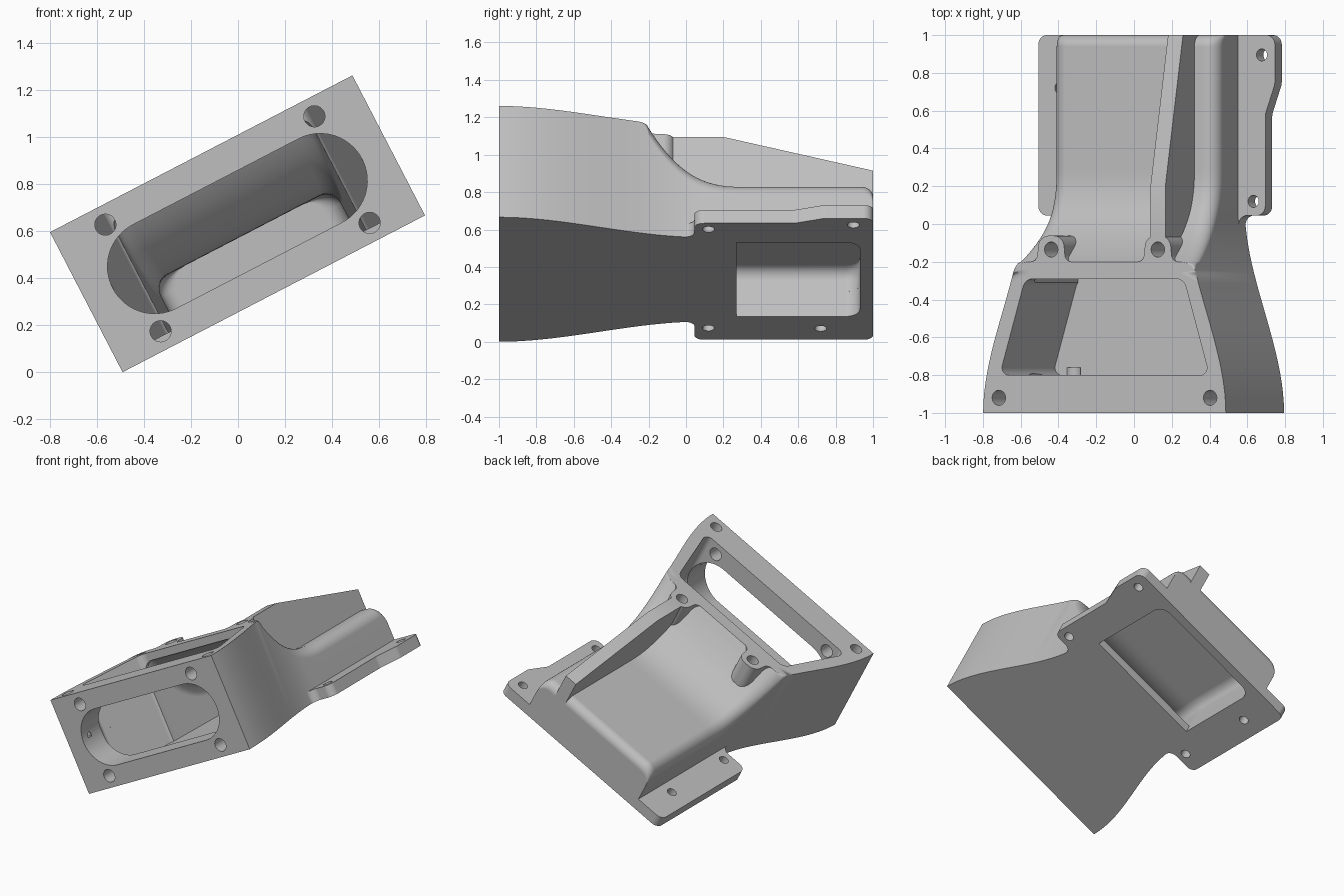
import bpy, bmesh, math
from mathutils import Matrix, Vector

if "Cube" in bpy.data.objects:
    bpy.data.objects.remove(bpy.data.objects["Cube"])

TOP, DUCT, FLOOR = 0.67, 0.335, 0.06


def finish(name, bm):
    bmesh.ops.remove_doubles(bm, verts=bm.verts, dist=0.0002)
    bmesh.ops.recalc_face_normals(bm, faces=bm.faces)
    mesh = bpy.data.meshes.new(name)
    bm.to_mesh(mesh)
    bm.free()
    obj = bpy.data.objects.new(name, mesh)
    bpy.context.collection.objects.link(obj)
    return obj


def skin(name, rings):
    """Closed solid through a list of equal-length rings."""
    bm = bmesh.new()
    loops = [[bm.verts.new(p) for p in ring] for ring in rings]
    n = len(loops[0])
    for a, b in zip(loops, loops[1:]):
        for i in range(n):
            j = (i + 1) % n
            bm.faces.new((a[i], a[j], b[j], b[i]))
    bm.faces.new(loops[0])
    bm.faces.new(loops[-1])
    return finish(name, bm)


def prism(name, pts, axis, lo, hi):
    place = {"x": lambda a, b, c: (c, a, b),
             "y": lambda a, b, c: (a, c, b),
             "z": lambda a, b, c: (a, b, c)}[axis]
    return skin(name, [[place(a, b, c) for a, b in pts] for c in (lo, hi)])


def rounded(corners, steps=8):
    """Polygon of (a, b, radius) corners, each turned into an arc."""
    out = []
    for i, (a, b, r) in enumerate(corners):
        p = Vector((a, b))
        if r == 0:
            out.append(p)
            continue
        d1 = (Vector(corners[i - 1][:2]) - p).normalized()
        d2 = (Vector(corners[(i + 1) % len(corners)][:2]) - p).normalized()
        half = d1.angle(d2) / 2
        mid = p + (d1 + d2).normalized() * r / math.sin(half)
        t = r / math.tan(half)
        s, e = p + d1 * t - mid, p + d2 * t - mid
        out += [mid + s.lerp(e, k / steps).normalized() * r for k in range(steps + 1)]
    return out


def circle(a, b, r, n=28):
    return [(a + r * math.cos(2 * math.pi * k / n), b + r * math.sin(2 * math.pi * k / n))
            for k in range(n)]


def section(y, half, low, high, r, n=8):
    """Box section with rounded upper corners."""
    arc = [(math.cos(k * math.pi / 2 / n), math.sin(k * math.pi / 2 / n)) for k in range(n + 1)]
    right = [(half - r + r * c, y, high - r + r * s) for c, s in arc]
    left = [(-x, y, z) for x, y, z in reversed(right)]
    return [(-half, y, low), (half, y, low)] + right + left


def combine(base, tool, mode):
    mod = base.modifiers.new("join", "BOOLEAN")
    mod.operation, mod.solver, mod.object = mode, "EXACT", tool
    bpy.context.view_layer.objects.active = base
    bpy.ops.object.modifier_apply(modifier=mod.name)
    bpy.data.objects.remove(tool)


def width(y):
    s = min(1, (y + 1) / 1.08)
    return 0.7235 - 0.2335 * s * s * (3 - 2 * s)


def height(y):
    s = min(1, max(0, (0.3 - y) / 0.5))
    return DUCT + (TOP - DUCT) * s ** 2.5


def edge_radius(y):
    t = min(1, max(0, (y + 0.26) / 0.06))
    return 0.08 * (1 - math.sqrt(1 - t * t))


# Flared body that drops into the low rear duct
stations = [-1 + 0.74 * k / 14 for k in range(15)] + [-0.24, -0.22, -0.208, -0.2]
stations += [-0.2 + 0.5 * k / 16 for k in range(1, 17)]
rings = [section(y, width(y), 0, height(y), edge_radius(y)) for y in stations]
for k in range(8):
    a = k * math.pi / 14
    rings.append(section(0.94 + 0.06 * math.sin(a), 0.49, 0,
                         DUCT - 0.06 + 0.06 * math.cos(a), 0.08))
body = skin("duct_housing", rings)

# Mounting flange with blended front shoulders
flange = rounded([(-0.4, -0.05, 0), (-0.494, -0.05, 0), (-0.494, 0.045, 0.05),
                  (-0.70, 0.045, 0.05), (-0.70, 1, 0.05),
                  (0.71, 1, 0.05), (0.71, 0.74, 0.08), (0.653, 0.58, 0.08),
                  (0.653, 0.045, 0.05), (0.494, 0.045, 0.05), (0.494, -0.05, 0),
                  (0.4, -0.05, 0)])
combine(body, prism("flange", flange, "z", 0, 0.08), "UNION")

# Screw bosses behind the rim
for side in (-1, 1):
    c = side * 0.318
    tab = rounded([(c - 0.13, -0.3, 0), (c - 0.13, -0.2, 0), (c - 0.085, -0.2, 0.04),
                   (c - 0.072, -0.062, 0.062), (c + 0.072, -0.062, 0.062),
                   (c + 0.085, -0.2, 0.04), (c + 0.13, -0.2, 0), (c + 0.13, -0.3, 0)])
    combine(body, prism("boss", tab, "z", 0.25, TOP), "UNION")

# Sloped rib along the duct
rib = [(-0.13, 0.2), (1, 0.2), (1, 0.467), (0.2, TOP), (-0.13, TOP)]
combine(body, prism("rib", rib, "x", 0.274, 0.363), "UNION")

# Open chamber, inner duct, bottom outlet and front slot
chamber = rounded([(-0.625, -0.8, 0.04), (0.625, -0.8, 0.04),
                   (0.473, -0.29, 0.06), (-0.473, -0.29, 0.06)])
inner = []
for k in range(24):
    y = -0.36 + 0.66 * k / 23
    half = 0.43 + 0.043 * min(1, max(0, (0.27 - y) / 0.56))
    inner.append(section(y, half, FLOOR, height(y + 0.07) - 0.055, 0.07))
for k in range(9):
    a = k * math.pi / 16
    inner.append(section(0.85 + 0.08 * math.sin(a), 0.35 + 0.08 * math.cos(a),
                         FLOOR, DUCT - 0.055, 0.07))
outlet = rounded([(-0.43, 0.27, 0), (0.43, 0.27, 0), (0.43, 0.93, 0.08), (-0.43, 0.93, 0.08)])
slot = rounded([(-0.596, 0.136, 0.199), (0.596, 0.136, 0.199),
                (0.596, 0.536, 0.199), (-0.596, 0.536, 0.199)], 14)
cutters = [prism("chamber", chamber, "z", FLOOR, 0.9),
           skin("inner_duct", inner),
           prism("outlet", outlet, "z", -0.1, 0.15),
           prism("slot", slot, "y", -1.1, -0.7)]

# Screw holes
for x in (-0.5, 0.5):
    for z in (0.08, 0.59):
        cutters.append(prism("front_hole", circle(x, z, 0.045), "y", -1.1, -0.76))
for side in (-1, 1):
    cutters.append(prism("rim_hole", circle(side * 0.63, -0.92, 0.04), "z", 0.35, 0.8))
    cutters.append(prism("boss_hole", circle(side * 0.318, -0.135, 0.04), "z", 0.5, 0.8))
for x, y in ((0.582, 0.12), (0.632, 0.895), (-0.565, 0.12), (-0.57, 0.72)):
    cutters.append(prism("flange_hole", circle(x, y, 0.032), "z", -0.1, 0.2))
for cutter in cutters:
    combine(body, cutter, "DIFFERENCE")

# Tilt the whole casting about its length
body.data.transform(Matrix.Translation((0.152, 0, 0.333))
                    @ Matrix.Rotation(math.radians(-27.4), 4, "Y"))

# Plain grey metal
grey = bpy.data.materials.new("light_grey")
grey.use_nodes = True
color = (0.52, 0.52, 0.52, 1)
grey.diffuse_color = color
grey.node_tree.nodes["Principled BSDF"].inputs["Base Color"].default_value = color
body.data.materials.clear()
body.data.materials.append(grey)
for face in body.data.polygons:
    face.material_index = 0

bpy.ops.object.select_all(action="DESELECT")
body.select_set(True)
bpy.context.view_layer.objects.active = body
bpy.ops.object.shade_smooth_by_angle(angle=math.radians(28))
weighted = body.modifiers.new("weighted_normals", "WEIGHTED_NORMAL")
weighted.keep_sharp = True
